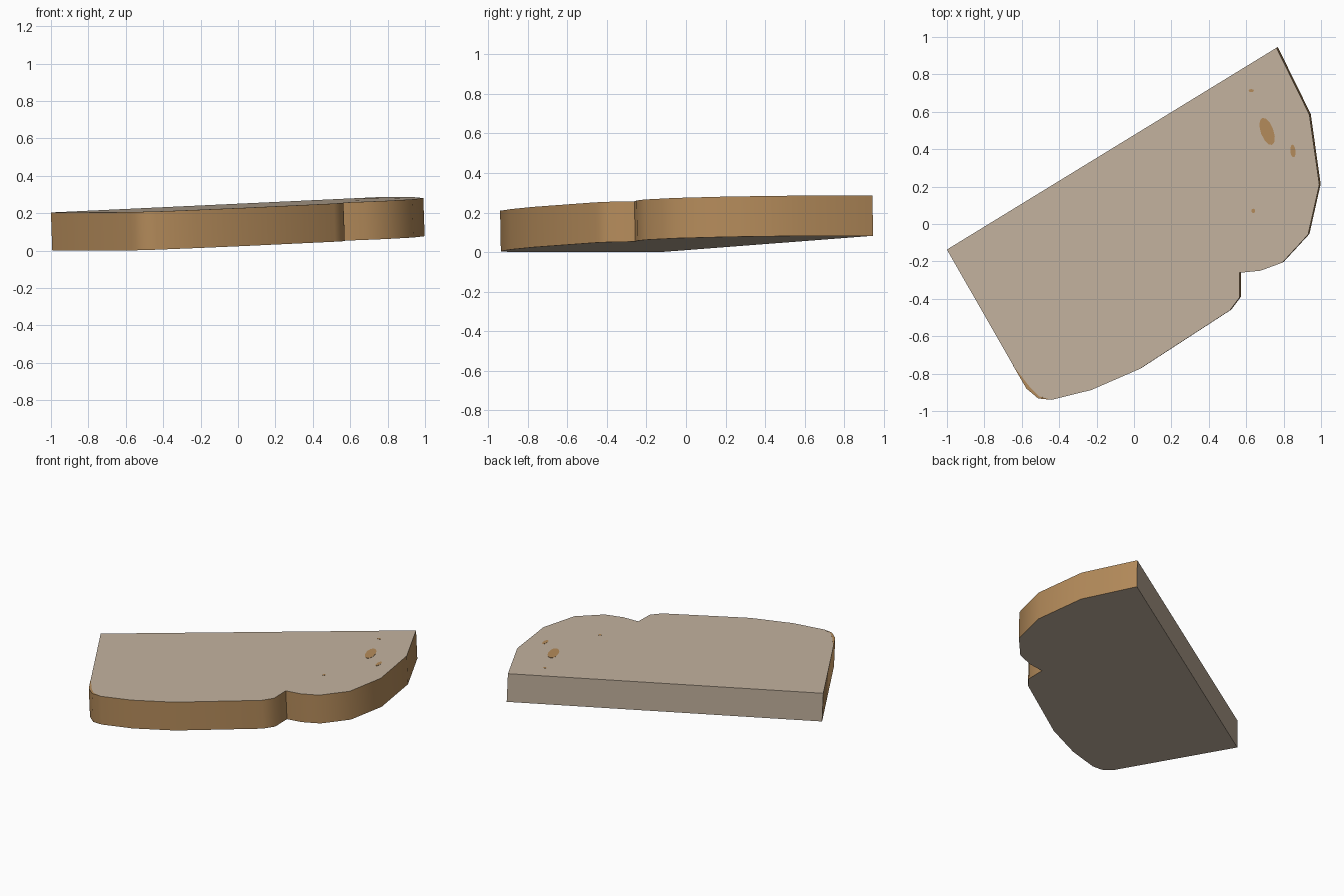
import bpy, bmesh, math
from mathutils import Vector

if "Cube" in bpy.data.objects:
    bpy.data.objects.remove(bpy.data.objects["Cube"])

SLOPE = Vector((0.0355, 0.0186))                 # slab rests slightly tilted
NORMAL = Vector((-SLOPE.x, -SLOPE.y, 1)).normalized()
THICK = 0.204
BASE = 0.038


def material(name, rgb):
    m = bpy.data.materials.new(name)
    m.diffuse_color = (*rgb, 1)
    m.use_nodes = True
    m.node_tree.nodes["Principled BSDF"].inputs["Base Color"].default_value = m.diffuse_color
    return m


crumb = material("pale beige", (0.55, 0.45, 0.345))
crust = material("crust brown", (0.46, 0.26, 0.104))


def slab(name, outline, low, high, mats):
    """Prism on the tilted plane, between two heights along its normal."""
    bm = bmesh.new()
    rings = []
    for h in (low, high):
        rings.append([bm.verts.new(Vector((x, y, BASE + SLOPE.dot((x, y)))) + NORMAL * h)
                      for x, y in outline])
    bm.faces.new(rings[0])
    bm.faces.new(rings[1])
    n = len(outline)
    for i in range(n):
        j = (i + 1) % n
        f = bm.faces.new((rings[0][i], rings[0][j], rings[1][j], rings[1][i]))
        # every side is crust except the straight cut edge (first segment)
        f.material_index = 1 if i > 0 and len(mats) > 1 else 0
    bmesh.ops.recalc_face_normals(bm, faces=bm.faces)
    me = bpy.data.meshes.new(name)
    bm.to_mesh(me)
    bm.free()
    for m in mats:
        me.materials.append(m)
    ob = bpy.data.objects.new(name, me)
    bpy.context.collection.objects.link(ob)
    return ob


# Half slice: straight cut edge first, then clockwise round the crust
outline = [(-0.993, -0.133), (0.769, 0.946), (0.945, 0.588), (0.998, 0.214),
           (0.938, -0.053), (0.80, -0.203), (0.683, -0.246), (0.571, -0.257),
           (0.571, -0.39), (0.52, -0.458), (0.038, -0.771), (-0.222, -0.884),
           (-0.433, -0.936), (-0.505, -0.929), (-0.568, -0.876)]
body = slab("bread_slice", outline, 0, THICK, [crumb, crust])
bpy.context.view_layer.objects.active = body
body.select_set(True)
bpy.ops.object.shade_smooth_by_angle(angle=math.radians(40))


# Toasted spots on the top: thin tilted ovals (centre x, y, half width, half length)
def spot(name, cx, cy, w, l, lean=0.35):
    pts = []
    for k in range(12):
        a = math.tau * k / 12
        u, v = w * math.cos(a), l * math.sin(a)
        pts.append((cx + 0.007 + u * math.cos(lean) - v * math.sin(lean),
                    cy + 0.004 + u * math.sin(lean) + v * math.cos(lean)))
    slab(name, pts, THICK - 0.001, THICK + 0.0015, [crust])


spot("large_toasted_spot", 0.712, 0.495, 0.034, 0.077)
spot("side_toasted_spot", 0.85, 0.39, 0.014, 0.034, 0.1)
spot("upper_toasted_spot", 0.627, 0.713, 0.014, 0.008, 0)
spot("lower_toasted_spot", 0.638, 0.07, 0.01, 0.012, 0)

# Sliver of crust showing at the rounded corner
slab("corner_crust_rim", [(-0.64, -0.752), (-0.568, -0.876), (-0.505, -0.929),
                          (-0.433, -0.936), (-0.50, -0.918), (-0.55, -0.868)],
     THICK - 0.001, THICK + 0.001, [crust])
